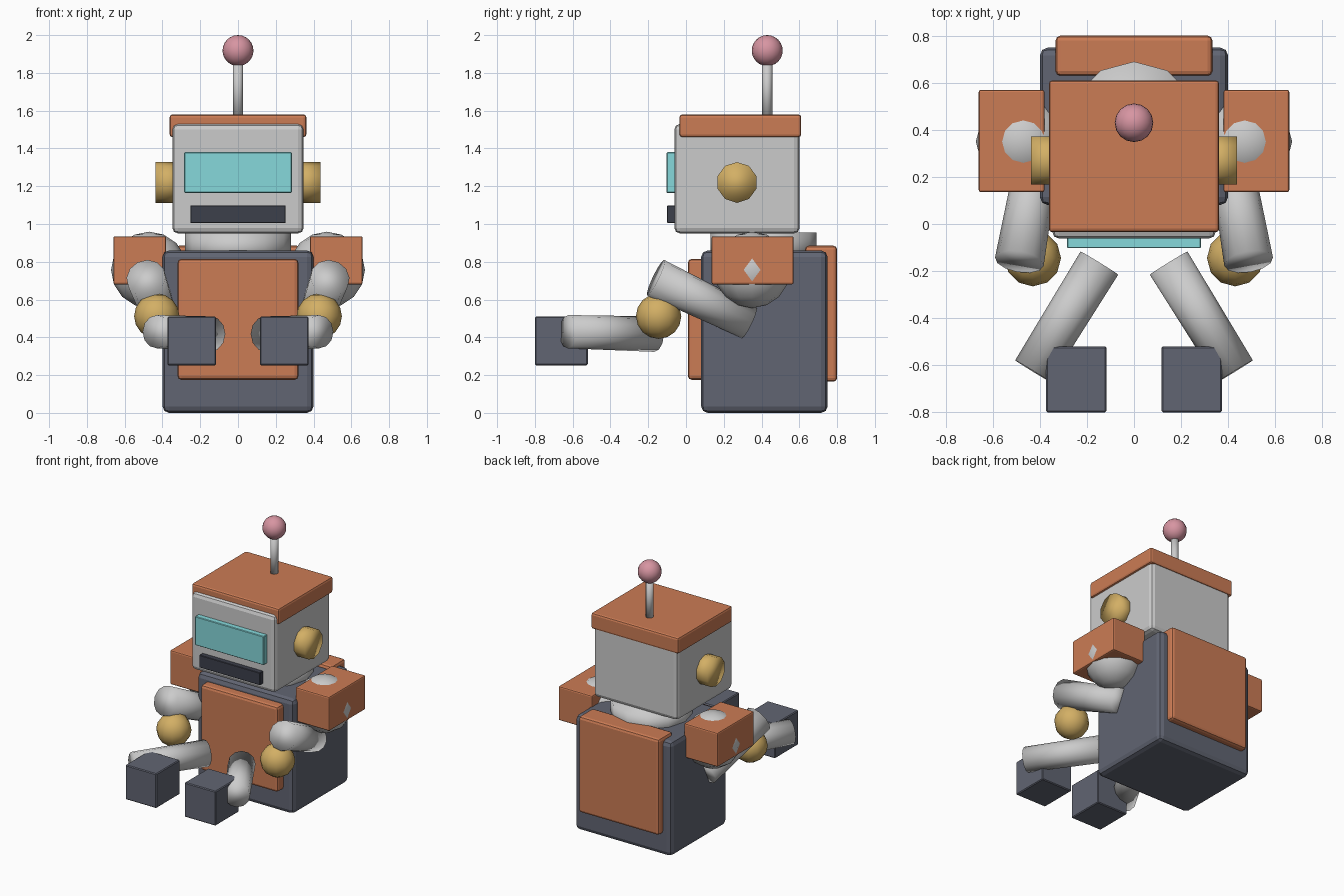
import bpy
from mathutils import Vector

if "Cube" in bpy.data.objects:
    bpy.data.objects.remove(bpy.data.objects["Cube"])


def material(name, rgb):
    m = bpy.data.materials.new(name)
    m.diffuse_color = (*rgb, 1)
    m.use_nodes = True
    m.node_tree.nodes["Principled BSDF"].inputs["Base Color"].default_value = m.diffuse_color
    return m


ORANGE = material("orange", (0.60, 0.20, 0.09))
DARK = material("slate", (0.12, 0.13, 0.17))
BLACK = material("dark_slate", (0.045, 0.05, 0.07))
CYAN = material("cyan", (0.24, 0.69, 0.71))
GOLD = material("gold", (0.65, 0.43, 0.13))
PINK = material("pink", (0.68, 0.30, 0.36))


def finish(name, mat):
    o = bpy.context.object
    o.name = name
    if mat:
        o.data.materials.append(mat)
    return o


def box(name, lo, hi, mat=None, bevel=0.01, segments=1):
    lo, hi = Vector(lo), Vector(hi)
    bpy.ops.mesh.primitive_cube_add(size=1, location=(lo + hi) / 2)
    o = finish(name, mat)
    o.scale = hi - lo
    bpy.ops.object.transform_apply(location=False, rotation=False, scale=True)
    if bevel:
        b = o.modifiers.new("bevel", 'BEVEL')
        b.width, b.segments = bevel, segments
    return o


def rod(name, a, b, r1, r2, mat=None, sides=12):
    a, b = Vector(a), Vector(b)
    d = b - a
    bpy.ops.mesh.primitive_cone_add(vertices=sides, radius1=r1, radius2=r2, depth=d.length,
                                    location=(a + b) / 2, rotation=d.to_track_quat('Z', 'Y').to_euler())
    bpy.ops.object.shade_smooth()
    return finish(name, mat)


def ball(name, c, r, mat=None, seg=12, rings=8):
    bpy.ops.mesh.primitive_uv_sphere_add(segments=seg, ring_count=rings, radius=r, location=c)
    bpy.ops.object.shade_smooth()
    return finish(name, mat)


# torso with chest and back panels
box("torso", (-.4, .08, 0), (.4, .75, .86), DARK, .035, 2)
box("chest_panel", (-.32, .01, .175), (.32, .12, .815), ORANGE, .02, 2)
box("back_panel", (-.333, .63, .165), (.333, .80, .885), ORANGE, .02, 2)

# neck and head
rod("neck", (0, .41, .8), (0, .41, .955), .28, .28)
box("head", (-.348, -.062, .95), (.348, .602, 1.53), None, .03, 2)
box("head_cap", (-.362, -.035, 1.46), (.362, .61, 1.58), ORANGE, .015, 2)
box("visor", (-.285, -.103, 1.165), (.285, -.03, 1.38), CYAN, .004)
box("mouth_slot", (-.252, -.1, 1.005), (.252, -.03, 1.098), BLACK, .003)

# antenna
rod("antenna_rod", (0, .43, 1.55), (0, .43, 1.87), .027, .027)
ball("antenna_ball", (0, .43, 1.918), .082, PINK, 16, 12)

# mirrored ears and arms
for s, side in ((-1, "left"), (1, "right")):
    rod(side + "_ear", (s * .3, .27, 1.22), (s * .438, .27, 1.22), .108, .108, GOLD, 10)
    ball(side + "_shoulder_joint", (s * .47, .35, .757), .202)
    lo, hi = sorted((s * .38, s * .66))
    box(side + "_shoulder_pad", (lo, .135, .68), (hi, .57, .935), ORANGE, .01, 2)
    rod(side + "_upper_arm", (s * .40, .335, .477), (s * .487, -.16, .715), .09, .105)
    ball(side + "_elbow", (s * .43, -.145, .512), .12, GOLD)
    rod(side + "_forearm", (s * .147, -.166, .417), (s * .43, -.625, .43), .094, .088)
    lo, hi = sorted((s * .117, s * .374))
    box(side + "_hand", (lo, -.8, .252), (hi, -.52, .51), DARK, .006)
